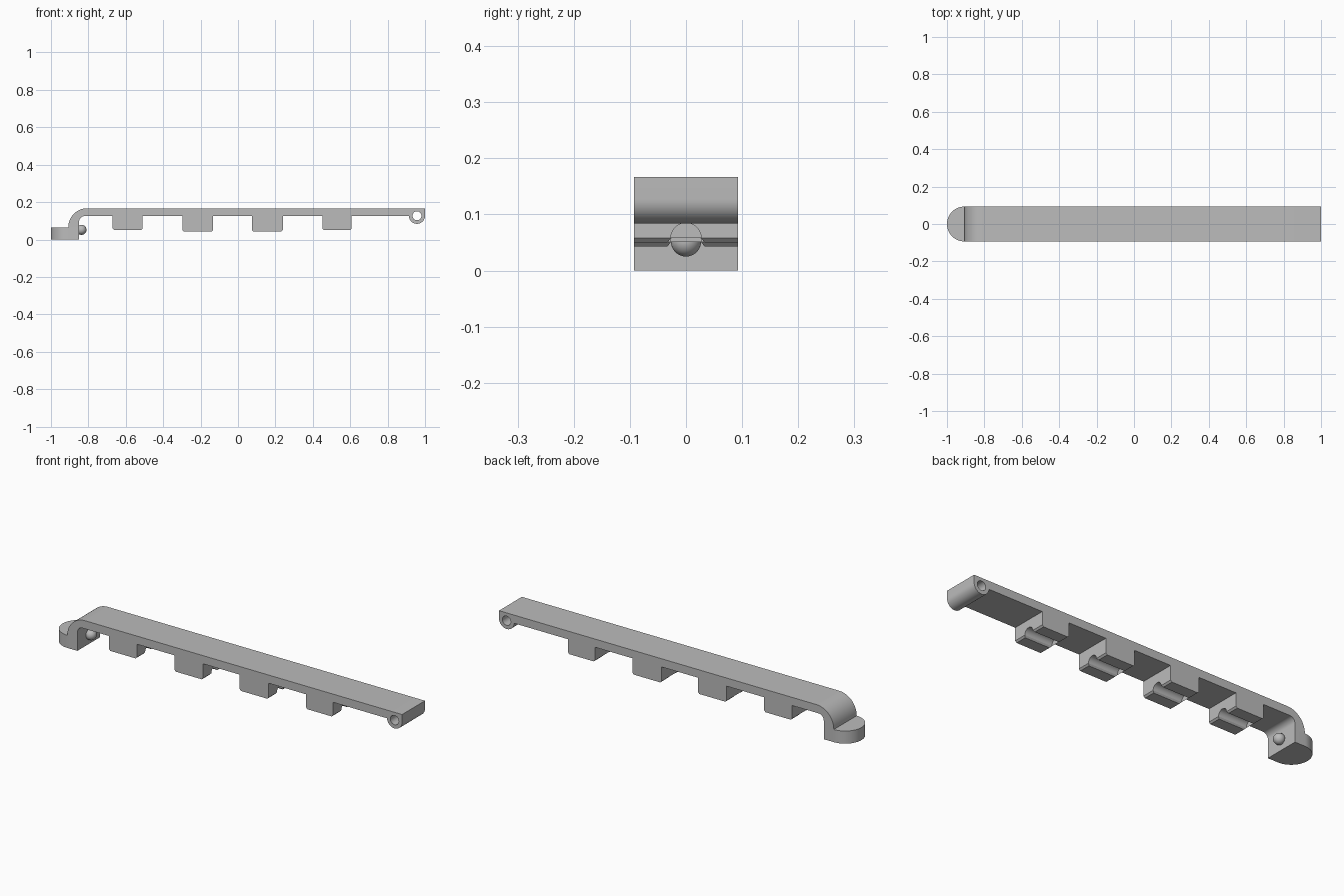
import bpy, bmesh
from math import sin, cos, pi, radians
from mathutils import Matrix, Vector

old = bpy.data.objects.get("Cube")
if old:
    bpy.data.objects.remove(old, do_unlink=True)

HALF = 0.093               # half width of the strip
TOP, UNDER = 0.167, 0.125  # upper and lower face of the strip

grey = bpy.data.materials.new("plain grey")
grey.use_nodes = True
colour = (0.5, 0.5, 0.5, 1)
grey.diffuse_color = colour
grey.node_tree.nodes["Principled BSDF"].inputs["Base Color"].default_value = colour


def arc(cx, cy, r, start, end, n=16):
    angles = [radians(start + (end - start) * i / n) for i in range(n + 1)]
    return [(cx + r * cos(a), cy + r * sin(a)) for a in angles]


def finish(obj):
    bpy.ops.object.select_all(action='DESELECT')
    obj.select_set(True)
    bpy.context.view_layer.objects.active = obj
    bpy.ops.object.shade_smooth_by_angle(angle=radians(30))


def prism(name, outline, place, start, depth):
    """Extrude an outline; place maps (u, v, w) to a point."""
    bm = bmesh.new()
    face = bm.faces.new([bm.verts.new(place(u, v, start)) for u, v in outline])
    move = Vector(place(0, 0, depth)) - Vector(place(0, 0, 0))
    grown = bmesh.ops.extrude_face_region(bm, geom=[face], use_keep_orig=True)
    bmesh.ops.translate(bm, vec=move,
                        verts=[g for g in grown["geom"] if isinstance(g, bmesh.types.BMVert)])
    bmesh.ops.recalc_face_normals(bm, faces=bm.faces)
    return to_object(name, bm)


def to_object(name, bm):
    mesh = bpy.data.meshes.new(name)
    bm.to_mesh(mesh)
    bm.free()
    mesh.materials.append(grey)
    obj = bpy.data.objects.new(name, mesh)
    bpy.context.collection.objects.link(obj)
    return obj


def side_on(u, v, w):
    return (u, w, v)


def end_on(u, v, w):
    return (w, u, v)


def flat(u, v, w):
    return (u, v, w)


# Strip with the bent arm at one end and the hinge barrel at the other
PIN_X, PIN_Z, BARREL = 0.957, 0.127, 0.043
outline = [(-0.907, 0.065)]
outline += arc(-0.807, 0.067, 0.1, 180, 90)
outline += [(1, TOP)]
outline += arc(PIN_X, PIN_Z, BARREL, 0, -177, 24)
outline += arc(-0.82, UNDER - 0.03, 0.03, 90, 180, 8)
outline += [(-0.85, 0.065)]
strip = prism("strip_with_hinge", outline, side_on, -HALF, 2 * HALF)

# Pin hole through the hinge barrel
cutter = prism("pin_hole_cutter", arc(PIN_X, PIN_Z, 0.024, 0, 348.75, 31),
               side_on, -0.2, 0.4)
hole = strip.modifiers.new("pin_hole", 'BOOLEAN')
hole.operation = 'DIFFERENCE'
hole.solver = 'EXACT'
hole.object = cutter
bpy.ops.object.select_all(action='DESELECT')
strip.select_set(True)
bpy.context.view_layer.objects.active = strip
bpy.ops.object.modifier_apply(modifier=hole.name)
bpy.data.objects.remove(cutter, do_unlink=True)
finish(strip)

# Foot with a rounded end
foot = prism("rounded_foot",
             [(-0.85, HALF)] + arc(-0.907, 0, HALF, 90, 270, 32) + [(-0.85, -HALF)],
             flat, 0, 0.065)
finish(foot)

# Catch ball on the inner face of the foot
bm = bmesh.new()
bmesh.ops.create_uvsphere(bm, u_segments=32, v_segments=16, radius=0.027,
                          matrix=Matrix.Translation((-0.837, 0, 0.052)))
finish(to_object("catch_ball", bm))

# Grooved blocks under the strip: start, end, bottom
blocks = [(-0.67, -0.51, 0.05), (-0.297, -0.133, 0.043),
          (0.074, 0.24, 0.043), (0.452, 0.607, 0.05)]
for i, (x0, x1, bottom) in enumerate(blocks, 1):
    section = [(-HALF, UNDER), (-HALF, bottom), (-0.033, bottom)]
    section += arc(0, bottom + 0.008, 0.027, 180, 0, 16)
    section += [(0.033, bottom), (HALF, bottom), (HALF, UNDER)]
    block = prism(f"grooved_block_{i}", section, end_on, x0, x1 - x0)
    # Chamfer the bottom edges at both ends
    bm = bmesh.new()
    bm.from_mesh(block.data)
    low = [e for e in bm.edges
           if all(abs(v.co.z - bottom) < 1e-4 for v in e.verts)
           and abs(e.verts[0].co.x - e.verts[1].co.x) < 1e-4]
    bmesh.ops.bevel(bm, geom=low, offset=0.008, segments=1, affect='EDGES')
    bm.to_mesh(block.data)
    bm.free()
    finish(block)
